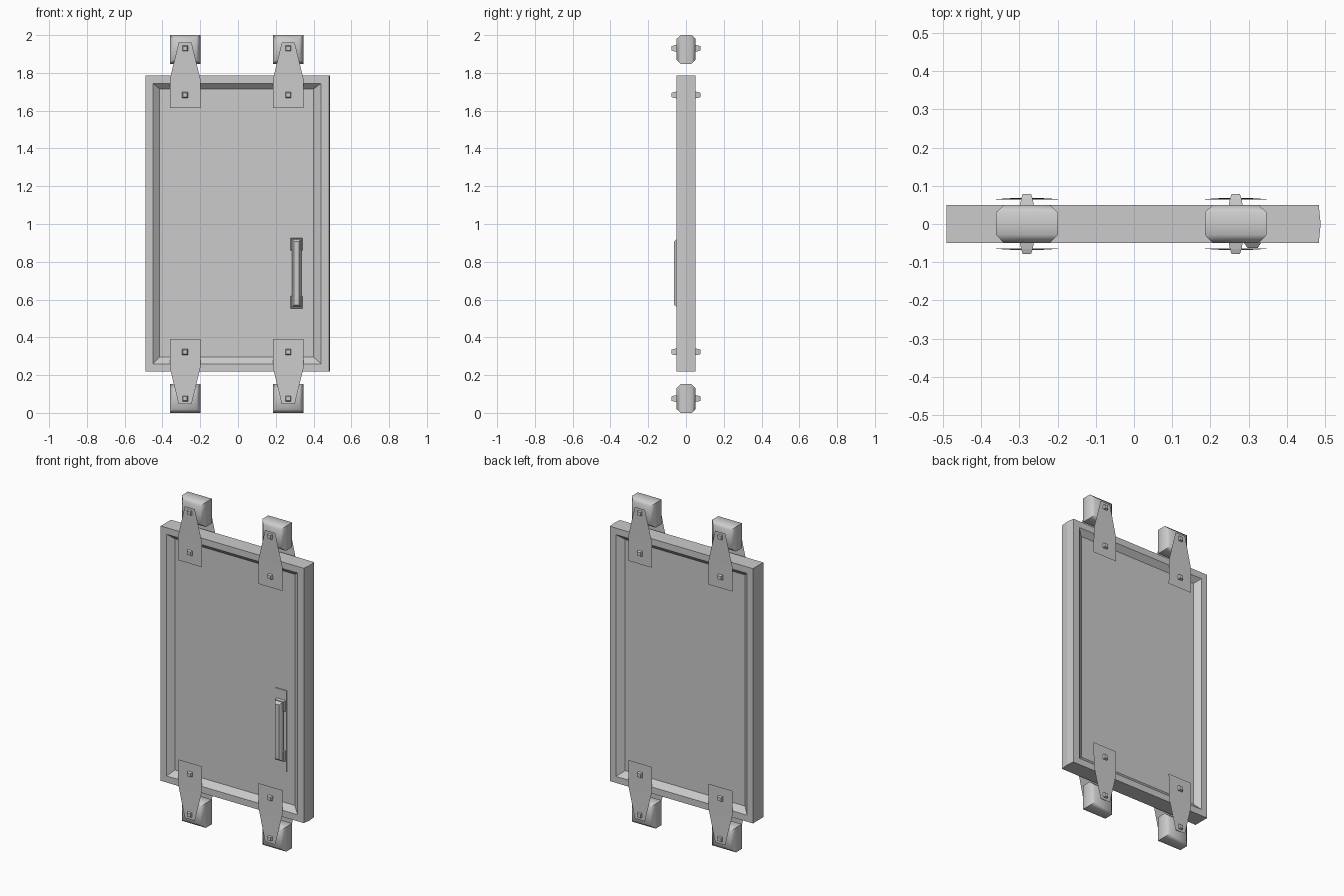
import bpy, bmesh
from math import radians

if "Cube" in bpy.data.objects:
    bpy.data.objects.remove(bpy.data.objects["Cube"])


def finish(name, bm):
    bmesh.ops.recalc_face_normals(bm, faces=bm.faces[:])
    me = bpy.data.meshes.new(name)
    bm.to_mesh(me)
    bm.free()
    ob = bpy.data.objects.new(name, me)
    bpy.context.collection.objects.link(ob)
    return ob


def loft(name, rings):
    """Closed solid through rectangles (x0, x1, z0, z1, y) stacked along y."""
    bm = bmesh.new()
    loops = []
    for x0, x1, z0, z1, y in rings:
        loops.append([bm.verts.new(p) for p in
                      ((x0, y, z0), (x1, y, z0), (x1, y, z1), (x0, y, z1))])
    for a, b in zip(loops, loops[1:]):
        for i in range(4):
            j = (i + 1) % 4
            bm.faces.new((a[i], a[j], b[j], b[i]))
    bm.faces.new(loops[0])
    bm.faces.new(loops[-1])
    return finish(name, bm)


def block(name, cx, cz, steps):
    """Loft centred on (cx, cz); steps are (half_x, half_z, y)."""
    return loft(name, [(cx - hx, cx + hx, cz - hz, cz + hz, y) for hx, hz, y in steps])


# Door slab with bevelled recess on both sides
floor = (-0.415, 0.40, 0.295, 1.715)
lip = (-0.45, 0.44, 0.26, 1.745)
outer = (-0.49, 0.483, 0.22, 1.785)
bulge = (-0.49, 0.488, 0.22, 1.785)
loft("door_panel", [floor + (-0.02,), lip + (-0.05,), outer + (-0.05,), bulge + (0,),
                    outer + (0.05,), lip + (0.05,), floor + (0.02,)])

# Rollers, bracket plates and bolts at the four hanging points
for cx, side in ((-0.28, "left"), (0.266, "right")):
    for top in (True, False):
        tag = side + ("_top" if top else "_bottom")

        def flip(z):
            return z if top else 2.006 - z

        wheel = block("roller_" + tag, cx, 1.924 if top else 0.076,
                      [(0.06, 0.056, -0.05), (0.081, 0.076, -0.028),
                       (0.081, 0.076, 0.03), (0.06, 0.056, 0.05)])
        bpy.ops.object.select_all(action='DESELECT')
        wheel.select_set(True)
        bpy.context.view_layer.objects.active = wheel
        bpy.ops.object.shade_smooth_by_angle(angle=radians(50))

        for s, face in ((-1, "front"), (1, "back")):
            # Thin tapered bracket plate
            bm = bmesh.new()
            pts = [(0.081, 1.615, 0.064), (0.081, 1.766, 0.065), (0.034, 1.96, 0.068)]
            right = [bm.verts.new((cx + w, s * y, flip(z))) for w, z, y in pts]
            left = [bm.verts.new((cx - w, s * y, flip(z))) for w, z, y in pts]
            for i in range(2):
                quad = [right[i], right[i + 1], left[i + 1], left[i]]
                if (s > 0) != top:
                    quad.reverse()
                bm.faces.new(quad)
            bmesh.ops.recalc_face_normals(bm, faces=bm.faces[:])
            if bm.faces[:][0].normal.y * s < 0:
                bmesh.ops.reverse_faces(bm, faces=bm.faces[:])
            me = bpy.data.meshes.new("bracket")
            bm.to_mesh(me)
            bm.free()
            plate = bpy.data.objects.new("bracket_" + tag + "_" + face, me)
            bpy.context.collection.objects.link(plate)
            # Square tapered bolts
            for z, n in ((1.93, "roller_bolt_"), (1.683, "door_bolt_")):
                block(n + tag + "_" + face, cx, flip(z),
                      [(0.019, 0.019, s * 0.045), (0.015, 0.015, s * 0.066),
                       (0.011, 0.011, s * 0.078)])

# Handle: backing plate, two mounts and a tapered grip
hx = 0.31
block("handle_plate", hx, 0.737, [(0.038, 0.249, -0.018), (0.038, 0.249, -0.025)])
for z, n in ((0.585, "lower"), (0.893, "upper")):
    block("handle_mount_" + n, hx, z, [(0.033, 0.034, -0.02), (0.028, 0.03, -0.042)])
block("handle_grip", hx, 0.74, [(0.025, 0.18, -0.036), (0.022, 0.178, -0.05),
                                (0.013, 0.168, -0.063)])
